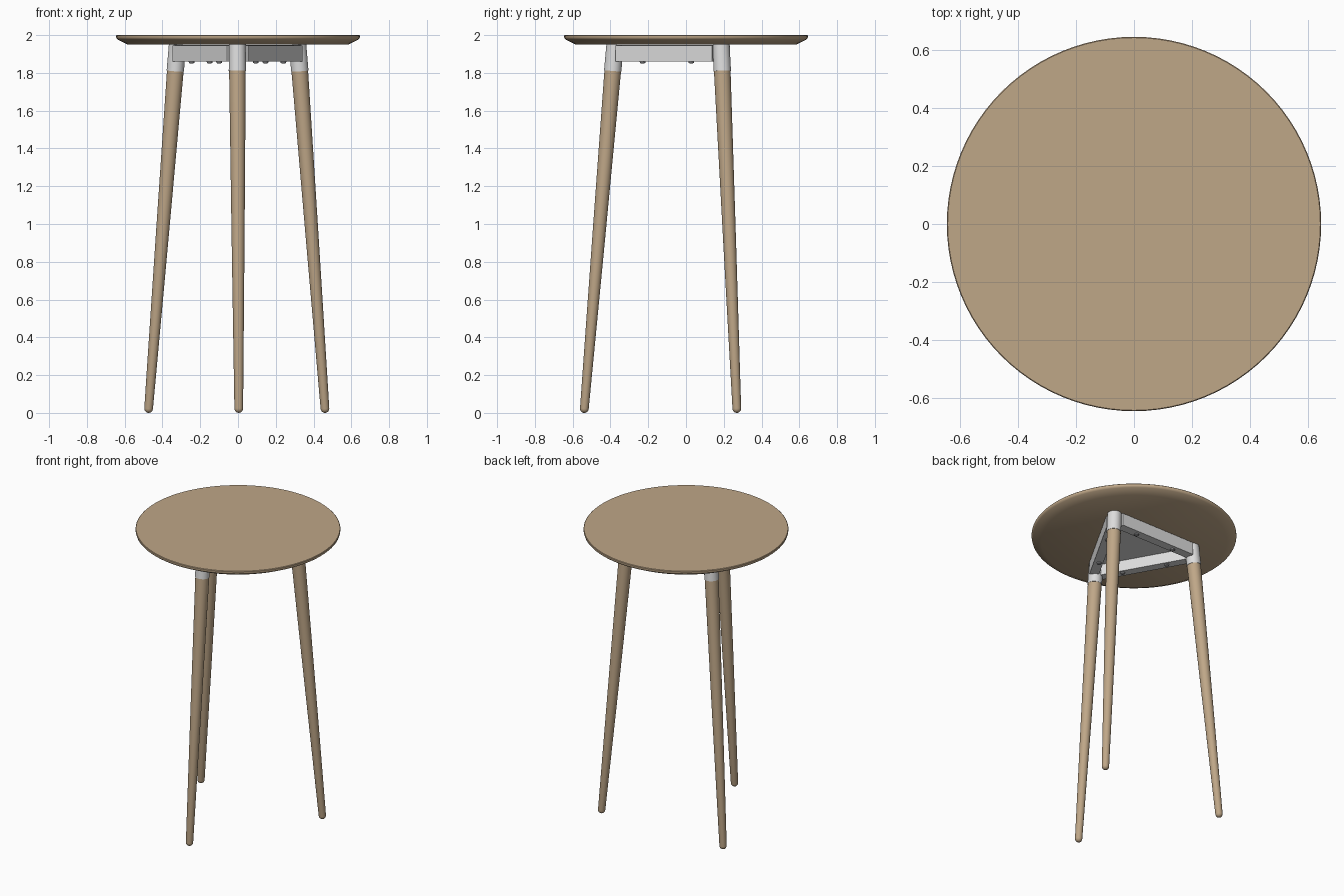
import bpy, math
from mathutils import Vector

cube = bpy.data.objects.get("Cube")
if cube:
    bpy.data.objects.remove(cube)


def material(name, rgb):
    m = bpy.data.materials.new(name)
    m.use_nodes = True
    m.diffuse_color = (*rgb, 1)
    m.node_tree.nodes["Principled BSDF"].inputs["Base Color"].default_value = (*rgb, 1)
    return m


WOOD = material("light wood", (0.52, 0.385, 0.245))
METAL = material("pale metal", (0.72, 0.72, 0.72))
DARK = material("grey steel", (0.3, 0.3, 0.31))


def add(name, verts, faces, mat, smooth=True):
    me = bpy.data.meshes.new(name)
    me.from_pydata(verts, [], faces)
    me.materials.append(mat)
    ob = bpy.data.objects.new(name, me)
    bpy.context.collection.objects.link(ob)
    if smooth:
        bpy.ops.object.select_all(action='DESELECT')
        ob.select_set(True)
        bpy.context.view_layer.objects.active = ob
        bpy.ops.object.shade_smooth_by_angle(angle=math.radians(35))
    return ob


def lathe(name, profile, mat, base=(0, 0, 0), axis=(0, 0, 1), n=32):
    """Revolve (radius, height) points about an axis, capping both ends."""
    rot = Vector((0, 0, 1)).rotation_difference(Vector(axis))
    verts = [Vector(base) + rot @ Vector((r * math.cos(math.tau * i / n),
                                          r * math.sin(math.tau * i / n), h))
             for r, h in profile for i in range(n)]
    faces = [(k * n + i, k * n + (i + 1) % n, (k + 1) * n + (i + 1) % n, (k + 1) * n + i)
             for k in range(len(profile) - 1) for i in range(n)]
    last = (len(profile) - 1) * n
    faces += [tuple(reversed(range(n))), tuple(range(last, last + n))]
    return add(name, verts, faces, mat)


def prism(name, outline, z0, z1, mat):
    """Extrude a counter-clockwise outline between two heights."""
    n = len(outline)
    verts = [(p.x, p.y, z) for z in (z0, z1) for p in outline]
    faces = [(i, (i + 1) % n, n + (i + 1) % n, n + i) for i in range(n)]
    faces += [tuple(reversed(range(n))), tuple(range(n, 2 * n))]
    return add(name, verts, faces, mat, smooth=False)


# Round top with undercut edge
lathe("table_top", [(0.585, 1.95), (0.636, 1.976), (0.643, 1.982), (0.645, 1.988),
                    (0.645, 1.997), (0.642, 2.0)], WOOD, n=96)

# Splayed legs with rounded feet, each held in a metal socket
FEET = {"front_leg": (0.004, -0.54), "back_left_leg": (0.462, 0.27), "back_right_leg": (-0.475, 0.27)}
HEADS = {"front_leg": (-0.003, -0.388), "back_left_leg": (0.327, 0.192), "back_right_leg": (-0.332, 0.192)}
corners = []
for name, foot in FEET.items():
    low = Vector((*foot, 0.0))
    joint = Vector((*HEADS[name], 1.81))
    axis = (joint - low).normalized()
    length = (joint - low).length
    r = 0.023
    tip = [(r * math.sin(a), r * (1 - math.cos(a)))
           for a in (math.radians(d) for d in (10, 30, 50, 70, 90))]
    lathe(name, tip + [(0.034, length * 0.5), (0.044, length)], WOOD, low, axis)
    lathe(name.replace("leg", "socket"), [(0.046, 0), (0.0455, 0.07), (0.045, 0.14)], METAL, joint, axis)
    corners.append((joint + axis * 0.09).to_2d())

# Rails between the sockets, with a pair of screws under each
for name, a, b in zip(("left_rail", "back_rail", "right_rail"), corners, corners[1:] + corners[:1]):
    along = (b - a).normalized()
    out = Vector((along.y, -along.x))
    a2, b2 = a + along * 0.034, b - along * 0.034
    prism(name, [a2 + out * 0.045, b2 + out * 0.045, b2 - out * 0.015, a2 - out * 0.015],
          1.86, 1.945, METAL)
    for s in (-1, 1):
        p = (a + b) / 2 + along * 0.148 * s + out * 0.01
        lathe(name + "_screw", [(0.008, 0), (0.014, 0.003), (0.016, 0.012)], DARK,
              (p.x, p.y, 1.85), n=12)

# Steel plate under the top
prism("mounting_plate", corners, 1.935, 1.948, METAL)
